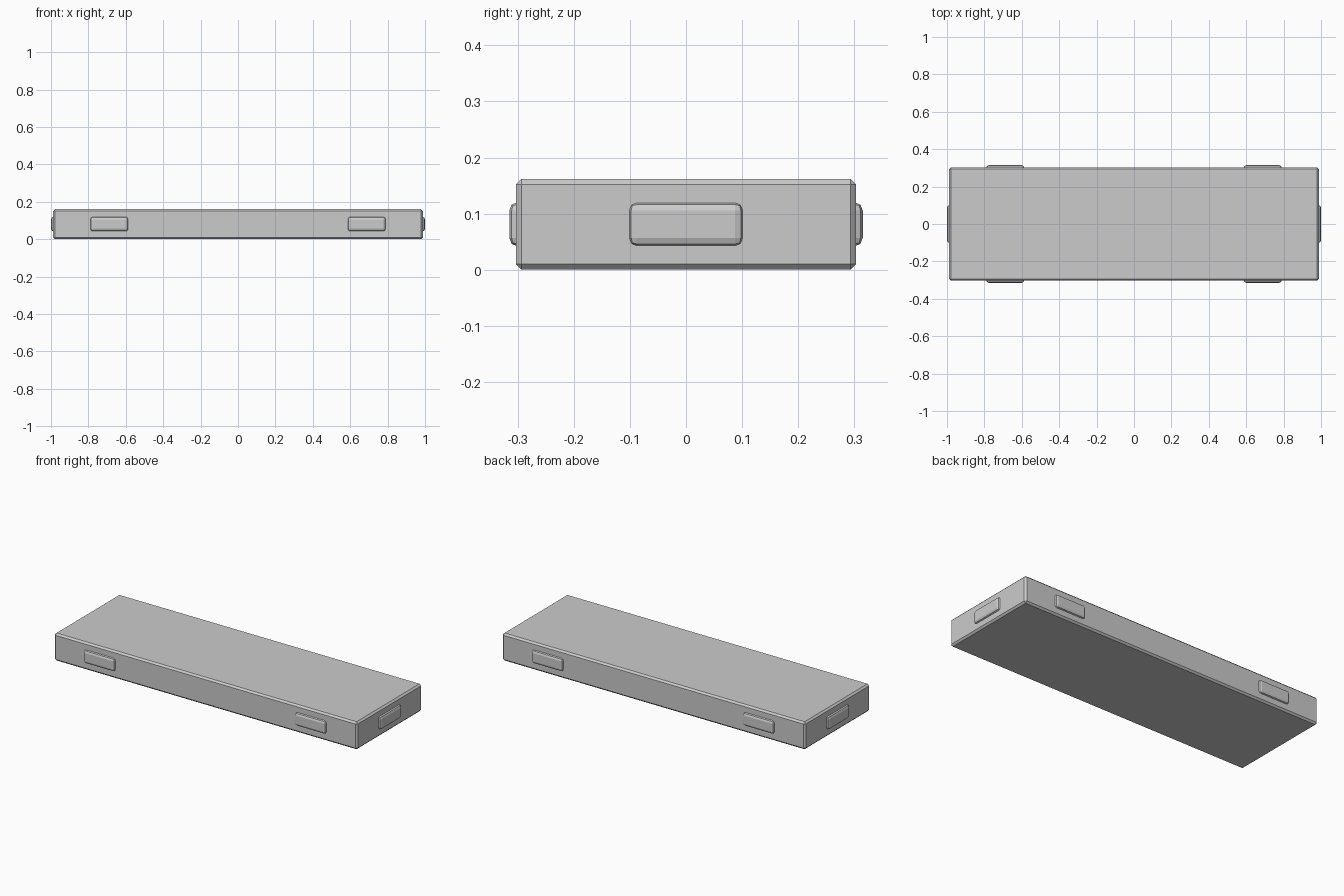
import bpy
from math import radians

if "Cube" in bpy.data.objects:
    bpy.data.objects.remove(bpy.data.objects["Cube"])

BODY_X, BODY_Y, BODY_H = 0.988, 0.303, 0.162   # half length, half width, height
PROUD = 0.012                                  # how far the pads stick out


def bevelled_box(name, size, loc, bevel, segments, rot=0):
    bpy.ops.mesh.primitive_cube_add(size=1, location=loc, rotation=(0, 0, rot))
    ob = bpy.context.object
    ob.name = name
    ob.scale = size
    bpy.ops.object.transform_apply(location=False, rotation=False, scale=True)
    mod = ob.modifiers.new("bevel", "BEVEL")
    mod.width = bevel
    mod.segments = segments
    mod.limit_method = 'NONE'
    return ob


# Main slab with a narrow chamfer
bevelled_box("slab", (2 * BODY_X, 2 * BODY_Y, BODY_H), (0, 0, BODY_H / 2), 0.01, 1)

# Rounded pads: two on each long side, one on each end
PAD = (0.204, 0.04, 0.079)
inset = PROUD - PAD[1] / 2
for side, sign in (("front", -1), ("back", 1)):
    for end, x in (("left", -0.688), ("right", 0.688)):
        bevelled_box(f"{side}_{end}_pad", PAD,
                     (x, sign * (BODY_Y + inset), BODY_H / 2), 0.015, 2)
for end, sign in (("left", -1), ("right", 1)):
    bevelled_box(f"{end}_end_pad", PAD,
                 (sign * (BODY_X + inset), 0, BODY_H / 2), 0.015, 2, radians(90))
